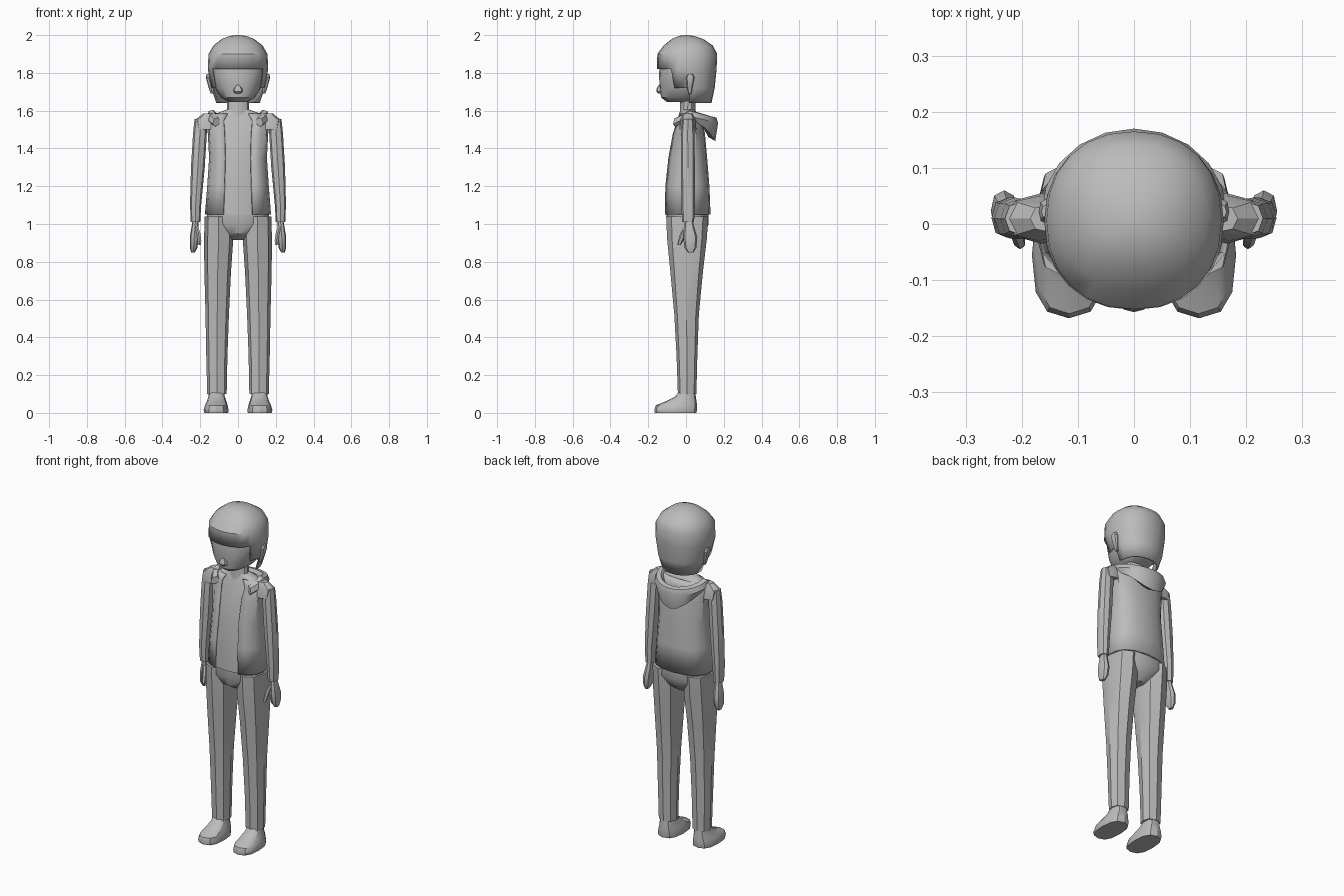
import bpy, bmesh
from math import sin, cos, pi, radians
from mathutils import Vector

cube = bpy.data.objects.get("Cube")
if cube:
    bpy.data.objects.remove(cube, do_unlink=True)

grey = bpy.data.materials.new("plain grey")
grey.use_nodes = True
grey.diffuse_color = (0.5, 0.5, 0.5, 1)
grey.node_tree.nodes["Principled BSDF"].inputs["Base Color"].default_value = (0.5, 0.5, 0.5, 1)
parts = []


def ring(z, x0, x1, y0, y1, n, e):
    """Rounded outline filling the given bounds at height z, first point at the front."""
    pts = []
    for i in range(n):
        a = 2 * pi * i / n
        s, c = sin(a), -cos(a)
        u = abs(s) ** (2 / e) * (1 if s > 0 else -1)
        v = abs(c) ** (2 / e) * (1 if c > 0 else -1)
        pts.append(Vector(((x0 + x1) / 2 + u * (x1 - x0) / 2,
                           (y0 + y1) / 2 + v * (y1 - y0) / 2, z)))
    return pts


def skin(name, loops, cap=True, keep=None, thick=0):
    """Skin a list of point loops, optionally cutting an opening."""
    bm = bmesh.new()
    rows = [[bm.verts.new(p) for p in loop] for loop in loops]
    n = len(rows[0])
    for a, b in zip(rows, rows[1:]):
        for i in range(n):
            j = (i + 1) % n
            bm.faces.new((a[i], a[j], b[j], b[i]))
    if cap:
        bm.faces.new(rows[0][::-1])
    if cap or keep:
        bm.faces.new(rows[-1])
    bmesh.ops.recalc_face_normals(bm, faces=bm.faces)
    if keep:
        cut = [f for f in bm.faces if not keep(f.calc_center_median())]
        bmesh.ops.delete(bm, geom=cut, context='FACES')
    mesh = bpy.data.meshes.new(name)
    bm.to_mesh(mesh)
    bm.free()
    mesh.materials.append(grey)
    obj = bpy.data.objects.new(name, mesh)
    bpy.context.collection.objects.link(obj)
    if thick:
        mod = obj.modifiers.new("thickness", 'SOLIDIFY')
        mod.thickness = thick
        mod.offset = -1
    parts.append(obj)
    return obj


def central(rows, n, e, inset=0):
    """Symmetric rings from (height, half width, front, back)."""
    return [ring(z, inset - w, w - inset, f + inset, b - inset, n, e) for z, w, f, b in rows]


def pair(name, rows, n=8, e=2.4):
    """Left and right copies from (height, inner x, outer x, front, back)."""
    for side, s in (("left", 1), ("right", -1)):
        loops = [ring(z, s * a, s * b, f, k, n, e) for z, a, b, f, k in rows]
        skin(side + "_" + name, loops)


# Head
head_rows = [(1.645, .045, -.1, .06), (1.67, .09, -.132, .11), (1.72, .122, -.14, .13),
             (1.8, .143, -.143, .14), (1.9, .135, -.13, .14)]
skin("head", central(head_rows, 20, 2.3))
skin("nose", central([(1.69, .012, -.145, -.12), (1.702, .025, -.157, -.12),
                      (1.718, .022, -.155, -.12), (1.735, .008, -.145, -.12)], 8, 2.4))
skin("neck", central([(1.54, .075, -.04, .06), (1.6, .058, -.032, .05),
                      (1.69, .056, -.03, .05)], 12, 2.1))
pair("ear", [(1.69, .13, .145, .012, .028), (1.73, .13, .158, .005, .035),
             (1.775, .14, .17, .0, .045), (1.795, .14, .165, .01, .035)])

# Cap of hair, open around the face
hair_rows = [(1.64, .115, -.1, .135), (1.72, .142, -.125, .152), (1.82, .16, -.153, .162),
             (1.9, .156, -.152, .165), (1.945, .13, -.118, .142), (1.98, .085, -.075, .09),
             (1.995, .045, -.04, .045), (2.0, .012, -.012, .012)]


def hair_cover(c):
    return c.z > 1.82 or c.y > (-.08 if c.z > 1.72 else .03)


skin("hair", central(hair_rows, 24, 2.2), cap=False, keep=hair_cover, thick=.012)

# Shirt and open jacket
body_rows = [(1.05, .175, -.12, .13), (1.2, .163, -.117, .124), (1.35, .153, -.1, .112),
             (1.48, .16, -.075, .1), (1.55, .17, -.05, .085), (1.585, .125, -.04, .07)]
skin("shirt", central(body_rows + [(1.605, .07, -.035, .055)], 16, 2.4, .009))


def jacket_cover(c):
    return (abs(c.x) > .06 or c.y > 0) and c.z < 1.584


skin("jacket", central(body_rows, 16, 2.4), cap=False, keep=jacket_cover, thick=.01)

# Hood draped round the shoulders, deepest at the back
hood = []
for i in range(15):
    a = radians(-126 + 18 * i)
    back = max(cos(a), 0)
    front = max(-cos(a), 0)
    top = 1.6 - .035 * back - .07 * front
    low = 1.545 - .105 * back ** 2 - .05 * front
    section = [(.6, top - .04), (.78, top + .004), (.94, top - .002),
               (1.0, top - .03), (.9, low), (.65, low + .02)]
    hood.append([Vector((.165 * r * sin(a), .02 + .15 * r * cos(a), z)) for r, z in section])
skin("hood", hood)

# Sleeves, hands and thumbs
pair("shoulder", [(1.5, .11, .22, -.035, .055), (1.55, .11, .228, -.03, .05),
                  (1.585, .11, .185, -.015, .035)])
pair("sleeve", [(1.01, .2, .25, -.02, .043), (1.1, .195, .254, -.025, .047),
                (1.3, .176, .249, -.027, .047), (1.48, .165, .238, -.027, .045),
                (1.555, .165, .23, -.02, .04)])
pair("hand", [(.85, .228, .248, .01, .04), (.875, .215, .255, -.008, .055),
              (.93, .208, .255, -.015, .06), (.98, .208, .247, -.01, .045),
              (1.02, .21, .24, -.005, .035)])
pair("thumb", [(.89, .196, .21, -.045, -.027), (.91, .193, .215, -.043, -.017),
               (.95, .198, .22, -.03, .005), (.985, .21, .23, -.01, .02)], 6)

# Trousers
skin("hips", central([(.915, .035, -.03, .06), (.95, .1, -.085, .1), (1.0, .165, -.103, .12),
                      (1.07, .165, -.105, .118)], 16, 2.4))
pair("trouser_leg", [(.1, .06, .163, -.043, .055), (.3, .056, .168, -.05, .06),
                     (.52, .048, .172, -.062, .068), (.75, .037, .178, -.083, .09),
                     (.92, .025, .18, -.1, .11), (1.04, .03, .176, -.105, .118)])

# Shoes
pair("shoe", [(0, .052, .178, -.165, .055), (.015, .05, .182, -.168, .058),
              (.04, .055, .175, -.16, .058), (.062, .062, .165, -.105, .056),
              (.085, .07, .157, -.06, .052), (.12, .075, .152, -.03, .048)], 12, 2.6)

# Smooth shading with sharp creases
bpy.ops.object.select_all(action='DESELECT')
for obj in parts:
    obj.select_set(True)
bpy.context.view_layer.objects.active = parts[0]
bpy.ops.object.shade_smooth_by_angle(angle=radians(32))
